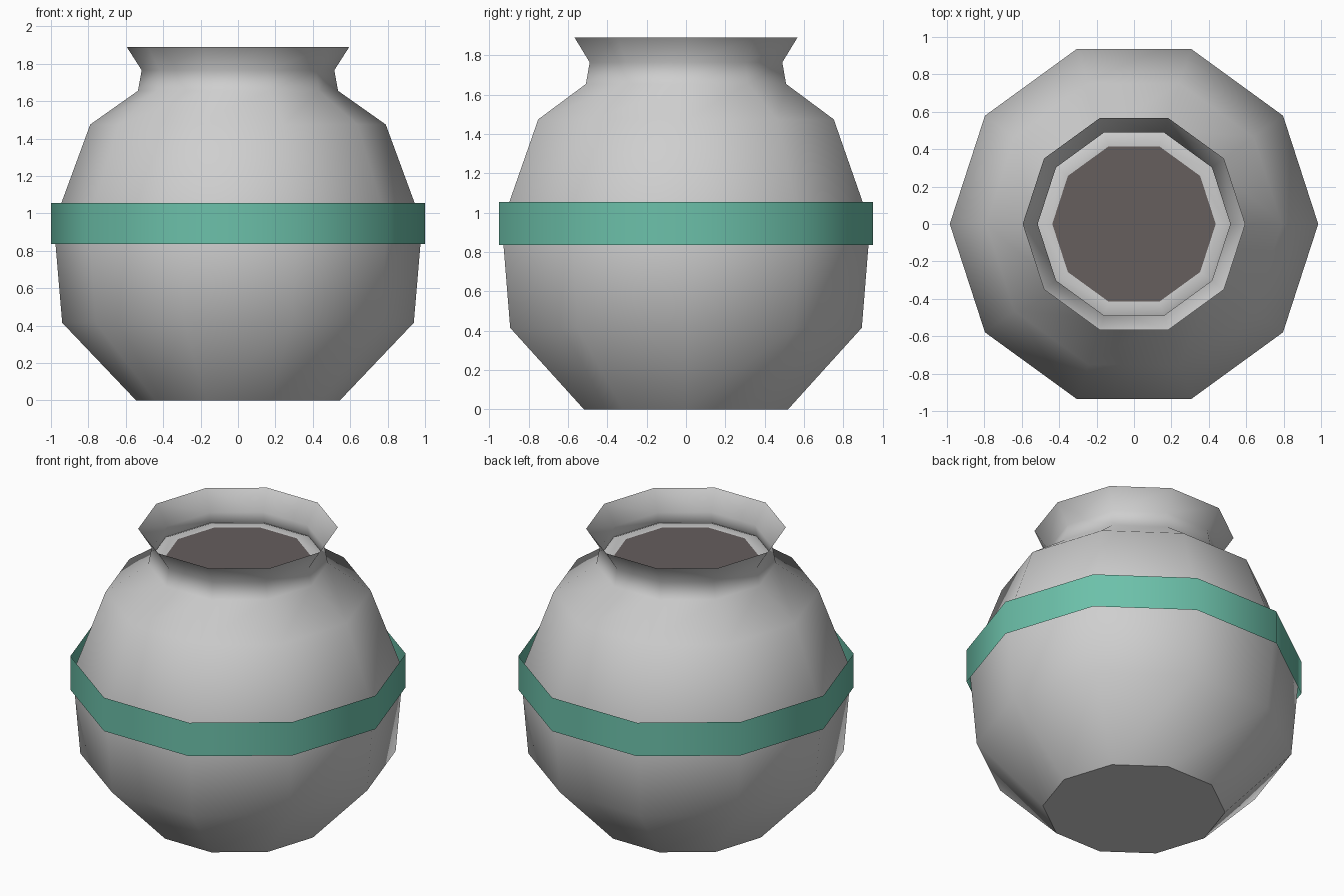
import bpy, bmesh, math

cube = bpy.data.objects.get("Cube")
if cube:
    bpy.data.objects.remove(cube, do_unlink=True)

SIDES = 10


def material(name, rgb):
    mat = bpy.data.materials.new(name)
    mat.use_nodes = True
    colour = (*rgb, 1.0)
    mat.diffuse_color = colour
    bsdf = mat.node_tree.nodes["Principled BSDF"]
    bsdf.inputs["Base Color"].default_value = colour
    bsdf.inputs["Roughness"].default_value = 0.8
    return mat


def lathe(name, profile, mat, close_first=False):
    """Spin (radius, height) points into a ten-sided open shell, outward facing."""
    bm = bmesh.new()
    rings = []
    for r, z in profile:
        angles = [math.tau * i / SIDES for i in range(SIDES)]
        rings.append([bm.verts.new((r * math.cos(a), r * math.sin(a), z)) for a in angles])
    for low, high in zip(rings, rings[1:]):
        for i in range(SIDES):
            j = (i + 1) % SIDES
            bm.faces.new((low[i], low[j], high[j], high[i])).smooth = True
    if close_first:
        bm.faces.new(rings[0][::-1])  # flat-shaded base
    mesh = bpy.data.meshes.new(name)
    bm.to_mesh(mesh)
    bm.free()
    mesh.materials.append(mat)
    obj = bpy.data.objects.new(name, mesh)
    bpy.context.collection.objects.link(obj)
    return obj


clay = material("pale grey clay", (0.62, 0.62, 0.62))
green = material("sea green glaze", (0.15, 0.53, 0.40))
dark = material("dark brown filling", (0.133, 0.112, 0.11))

# Pot body with shoulder, neck and flared rim
lathe("pot_body", [(0.545, 0), (0.94, 0.415), (0.985, 0.945), (0.79, 1.475),
                   (0.535, 1.655), (0.515, 1.765), (0.595, 1.89)], clay, close_first=True)

# Thin painted band standing just off the belly
lathe("belly_band", [(1.0, 0.835), (1.0, 1.055)], green)

# Ledge inside the neck
lathe("inner_ledge", [(0.526, 1.69), (0.495, 1.703), (0.437, 1.70)], clay)

# Filling seen through the mouth
bpy.ops.mesh.primitive_circle_add(vertices=SIDES, radius=0.437, fill_type='NGON',
                                  location=(0, 0, 1.70), rotation=(0, 0, math.pi / 2))
filling = bpy.context.object
filling.name = "filling"
filling.data.materials.append(dark)
